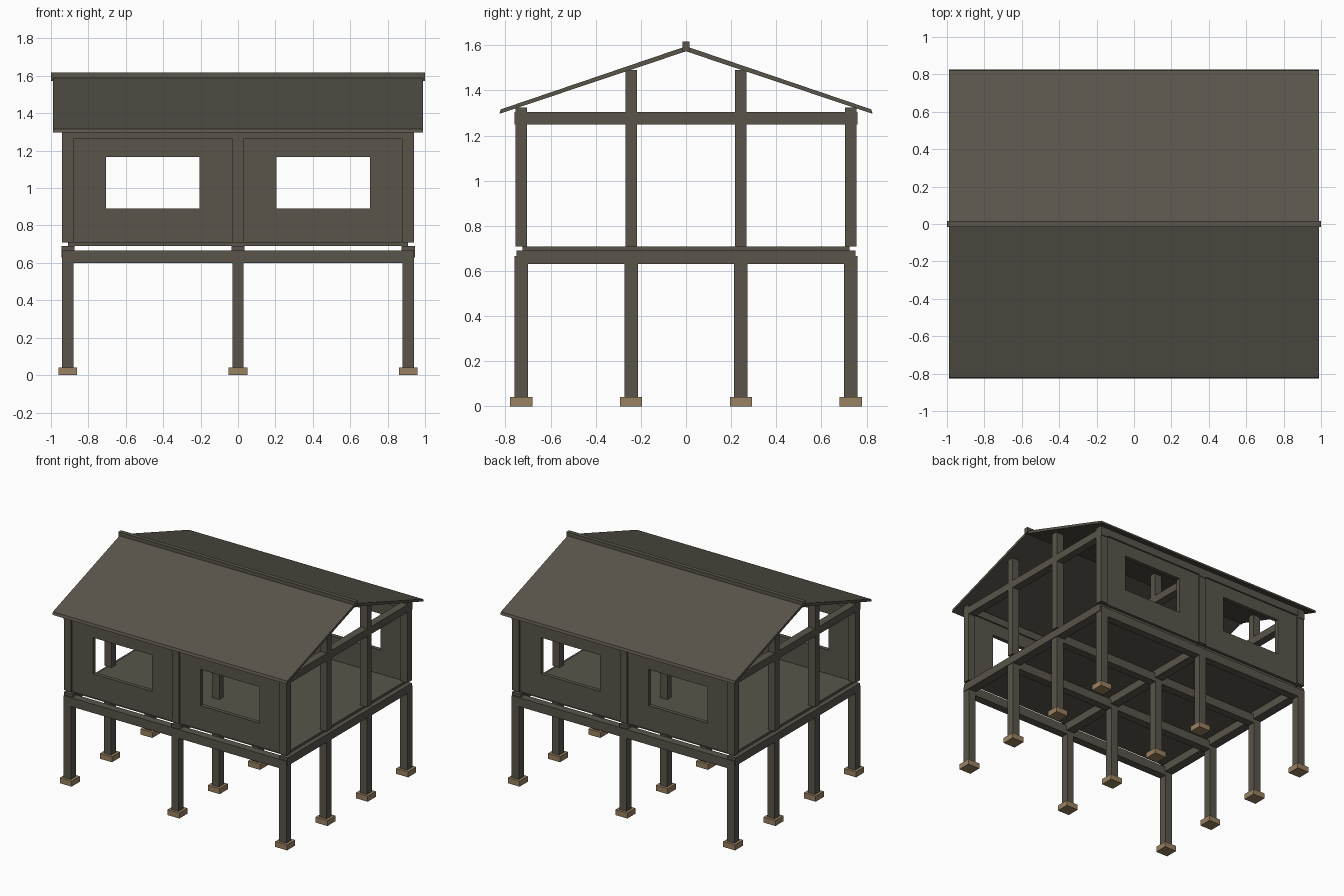
import bpy, bmesh

if "Cube" in bpy.data.objects:
    bpy.data.objects.remove(bpy.data.objects["Cube"])

def material(name, rgb):
    m = bpy.data.materials.new(name)
    m.diffuse_color = (*rgb, 1)
    m.use_nodes = True
    m.node_tree.nodes["Principled BSDF"].inputs["Base Color"].default_value = m.diffuse_color
    return m

WOOD = material("dark wood", (0.1, 0.089, 0.07))
STONE = material("tan footing", (0.32, 0.22, 0.12))

def finish(name, bm, mat):
    bmesh.ops.recalc_face_normals(bm, faces=bm.faces)
    me = bpy.data.meshes.new(name)
    bm.to_mesh(me)
    bm.free()
    me.materials.append(mat)
    ob = bpy.data.objects.new(name, me)
    bpy.context.collection.objects.link(ob)
    return ob

def box(name, x, y, z, mat=WOOD):
    """Box from (min, max) ranges on each axis."""
    bm = bmesh.new()
    bmesh.ops.create_cube(bm, size=1)
    for v in bm.verts:
        v.co = [r[0] if c < 0 else r[1] for c, r in zip(v.co, (x, y, z))]
    return finish(name, bm, mat)

def around(c, half):
    return (c - half, c + half)

def extrude(name, bm, offset):
    geo = bmesh.ops.extrude_face_region(bm, geom=bm.faces[:])["geom"]
    bmesh.ops.translate(bm, vec=offset, verts=[g for g in geo if isinstance(g, bmesh.types.BMVert)])
    return finish(name, bm, WOOD)

def window_wall(name, x, z, wx, wz, y, thick):
    """Wall panel with a rectangular window opening."""
    bm = bmesh.new()
    ring = lambda a, b: [bm.verts.new((px, y - thick / 2, pz)) for px, pz in
                         ((a[0], b[0]), (a[1], b[0]), (a[1], b[1]), (a[0], b[1]))]
    outer, inner = ring(x, z), ring(wx, wz)
    for i in range(4):
        j = (i + 1) % 4
        bm.faces.new((outer[i], outer[j], inner[j], inner[i]))
    return extrude(name, bm, (0, thick, 0))

def roof_slope(name, s):
    bm = bmesh.new()
    bm.faces.new([bm.verts.new((-0.99, s * y, z)) for y, z in
                  ((0, 1.573), (0, 1.595), (0.82, 1.316), (0.827, 1.296))])
    return extrude(name, bm, (1.98, 0, 0))

COLS = (-0.91, 0, 0.91)
ROWS = (-0.73, -0.243, 0.243, 0.73)

# Footings, stilts and upper posts
for x in COLS:
    for y in ROWS:
        box("footing", around(x, 0.05), around(y, 0.049), (0, 0.042), STONE)
        box("stilt", around(x, 0.03), around(y, 0.03), (0.042, 0.667))
        top = 1.323 if abs(y) > 0.5 else 1.49
        box("upper_post", around(x, 0.03), around(y, 0.026), (0.708, top))

# Floor beams, floor and tie beams
for y in ROWS:
    box("long_floor_beam", (-0.94, 0.94), around(y, 0.03), (0.60, 0.667))
for x in COLS:
    box("cross_floor_beam", around(x, 0.035), (-0.75, 0.75), (0.63, 0.69))
    box("tie_beam", around(x, 0.03), (-0.76, 0.76), (1.248, 1.305))
box("floor", (-0.91, 0.91), (-0.725, 0.725), (0.69, 0.708))

# Front and back walls with windows, and the plates above them
for side, y in (("front", -0.73), ("back", 0.73)):
    box(side + "_wall_plate", (-0.94, 0.94), around(y, 0.026), (1.263, 1.32))
    for s in (-1, 1):
        window_wall(side + "_wall", sorted((s * 0.03, s * 0.88)), (0.708, 1.263),
                    sorted((s * 0.205, s * 0.705)), (0.89, 1.167), y, 0.03)

# Roof
roof_slope("front_roof", -1)
roof_slope("back_roof", 1)
box("ridge_cap", (-1, 1), (-0.016, 0.016), (1.573, 1.617))
